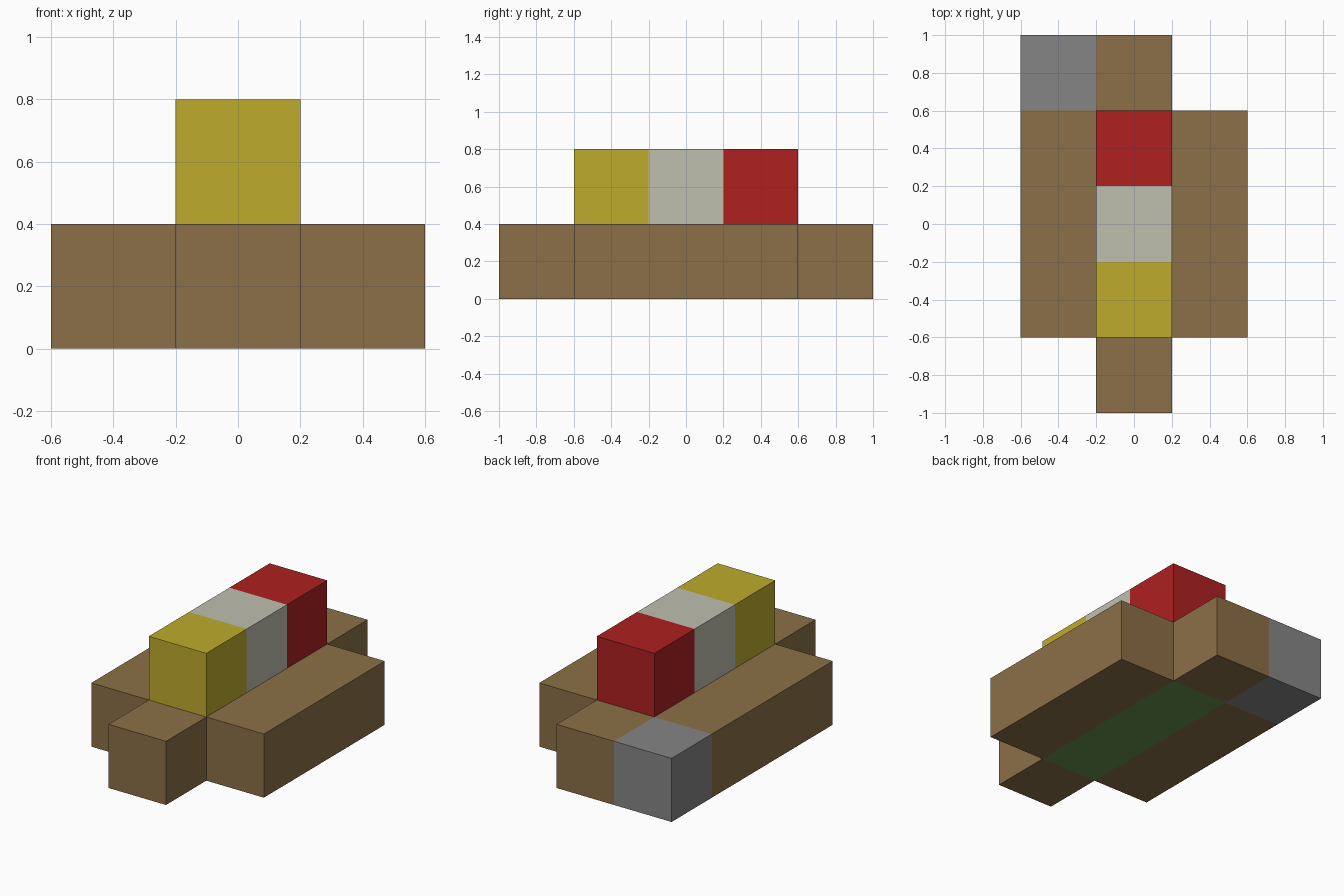
import bpy
import bmesh
from mathutils import Vector, Matrix

cube = bpy.data.objects.get("Cube")
if cube:
    bpy.data.objects.remove(cube, do_unlink=True)

CELL = 0.4


def material(name, rgb):
    mat = bpy.data.materials.new(name)
    mat.use_nodes = True
    color = (*rgb, 1.0)
    mat.diffuse_color = color
    bsdf = next(n for n in mat.node_tree.nodes if n.type == "BSDF_PRINCIPLED")
    bsdf.inputs["Base Color"].default_value = color
    bsdf.inputs["Roughness"].default_value = 0.9
    return mat


brown = material("earth brown", (0.26, 0.16, 0.063))
grey = material("stone grey", (0.235, 0.235, 0.235))
green = material("grass green", (0.14, 0.29, 0.08))
yellow = material("yellow", (0.52, 0.41, 0.026))
white = material("off white", (0.52, 0.52, 0.43))
red = material("red", (0.43, 0.0145, 0.0145))


def row(x, first, last, layer=0):
    """Cells of a straight row running from front to back."""
    return [(x, y, layer) for y in range(first, last + 1)]


# Each part is a run of cells on a shared block grid
parts = {
    "right_beam": (row(-1, -1, 1), brown),
    "left_beam": (row(1, -1, 1), brown),
    "front_block": (row(0, -2, -2), brown),
    "back_block": (row(0, 2, 2), brown),
    "corner_block": (row(-1, 2, 2), grey),
    "core_beam": (row(0, -1, 1), green),
    "top_front_block": (row(0, -1, -1, 1), yellow),
    "top_middle_block": (row(0, 0, 0, 1), white),
    "top_back_block": (row(0, 1, 1, 1), red),
}
filled = {cell for cells, _ in parts.values() for cell in cells}


def build_part(name, cells, mat):
    """Join cubes into one part, leaving out faces that touch a neighbour."""
    bm = bmesh.new()
    for cell in cells:
        centre = Vector(cell) * CELL + Vector((0, 0, CELL / 2))
        made = bmesh.ops.create_cube(bm, size=CELL, matrix=Matrix.Translation(centre))
        faces = {f for v in made["verts"] for f in v.link_faces}
        hidden = []
        for face in faces:
            face.normal_update()
            neighbour = tuple(c + round(n) for c, n in zip(cell, face.normal))
            if neighbour in filled:
                hidden.append(face)
        bmesh.ops.delete(bm, geom=hidden, context="FACES")
    bmesh.ops.remove_doubles(bm, verts=bm.verts[:], dist=0.001)
    bmesh.ops.dissolve_limit(bm, angle_limit=0.01, verts=bm.verts[:], edges=bm.edges[:])
    mesh = bpy.data.meshes.new(name)
    bm.to_mesh(mesh)
    bm.free()
    mesh.materials.append(mat)
    bpy.context.collection.objects.link(bpy.data.objects.new(name, mesh))


for part_name, (part_cells, part_mat) in parts.items():
    build_part(part_name, part_cells, part_mat)
